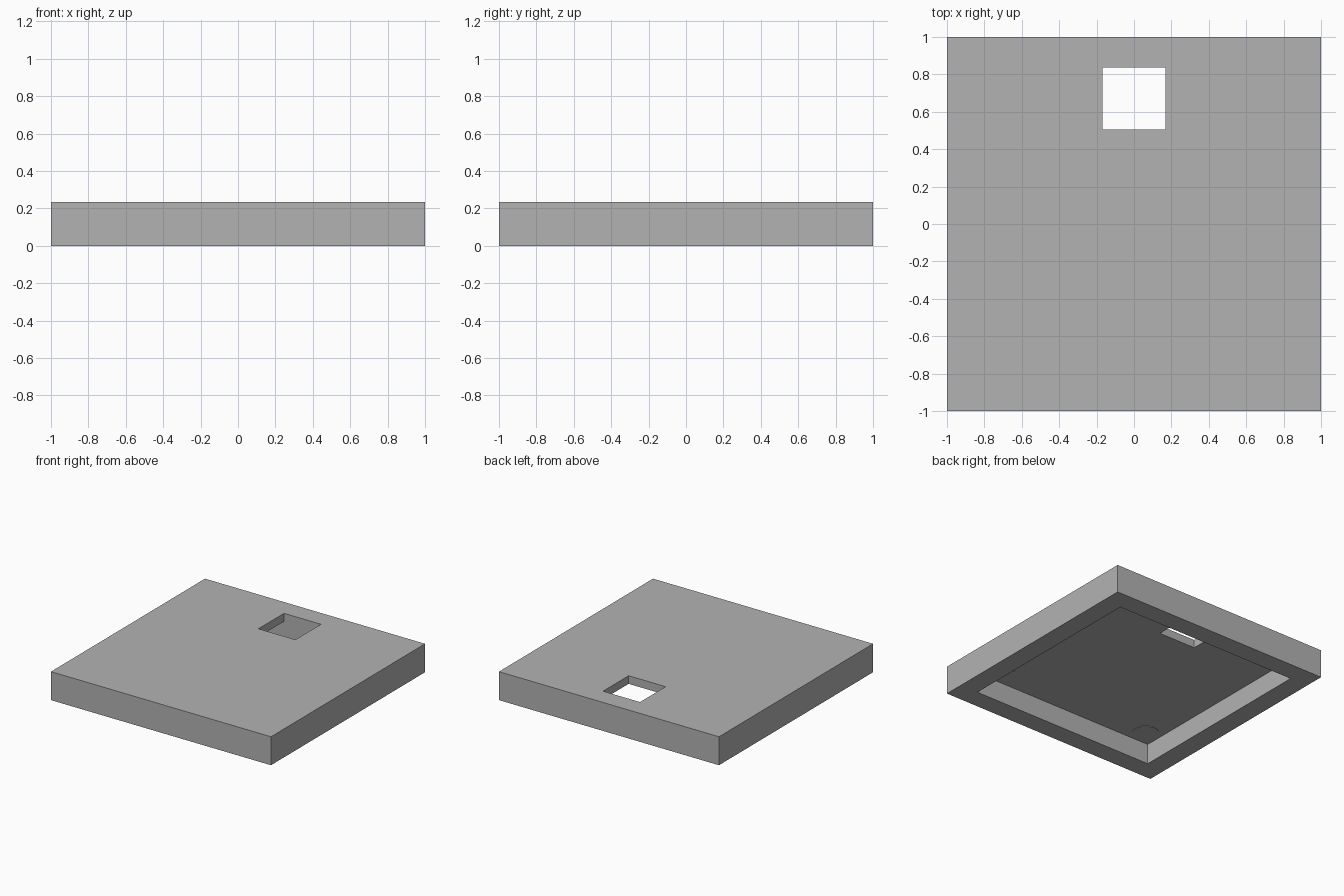
import bpy
import bmesh
from mathutils import Vector

if "Cube" in bpy.data.objects:
    bpy.data.objects.remove(bpy.data.objects["Cube"], do_unlink=True)

HEIGHT, CEILING = 0.234, 0.167
INNER = 0.837                      # half width of the hollow underside
SLOT_X, SLOT_Y = 0.168, 0.505      # window half width and front edge
PAD_POS, PAD_RADIUS, PAD_DEPTH = 0.71, 0.1, 0.004

grey = bpy.data.materials.new("plain grey")
grey.use_nodes = True
colour = (0.45, 0.45, 0.45, 1)
grey.diffuse_color = colour
grey.node_tree.nodes["Principled BSDF"].inputs["Base Color"].default_value = colour


def add_object(name, bm):
    mesh = bpy.data.meshes.new(name)
    bm.to_mesh(mesh)
    bm.free()
    mesh.materials.append(grey)
    obj = bpy.data.objects.new(name, mesh)
    bpy.context.collection.objects.link(obj)
    return obj


# Lid: square slab, hollow below, with a square window through the top
cuts = (
    (-1, -INNER, -SLOT_X, SLOT_X, INNER, 1),
    (-1, -INNER, SLOT_Y, INNER, 1),
    (0, CEILING, HEIGHT),
)


def solid(cell):
    if any(c < 0 or c >= len(cuts[a]) - 1 for a, c in enumerate(cell)):
        return False
    x, y, z = [(cuts[a][c] + cuts[a][c + 1]) / 2 for a, c in enumerate(cell)]
    if z < CEILING:
        return max(abs(x), abs(y)) > INNER
    return not (abs(x) < SLOT_X and SLOT_Y < y < INNER)


bm = bmesh.new()
counts = [len(c) - 1 for c in cuts]
cells = [(i, j, k) for i in range(counts[0])
         for j in range(counts[1]) for k in range(counts[2])]
for cell in filter(solid, cells):
    for axis in range(3):
        for side in (0, 1):
            beside = list(cell)
            beside[axis] += 2 * side - 1
            if solid(beside):
                continue
            u, v = (axis + 1) % 3, (axis + 2) % 3
            ring = []
            for du, dv in ((0, 0), (1, 0), (1, 1), (0, 1)):
                p = Vector()
                p[axis] = cuts[axis][cell[axis] + side]
                p[u] = cuts[u][cell[u] + du]
                p[v] = cuts[v][cell[v] + dv]
                ring.append(bm.verts.new(p))
            bm.faces.new(ring if side else ring[::-1])
bmesh.ops.remove_doubles(bm, verts=bm.verts, dist=0.0001)
add_object("lid", bm)

# Round pads set almost flush in the corners of the underside
for x_name, sx in (("left", 1), ("right", -1)):
    for y_name, sy in (("front", -1), ("back", 1)):
        bm = bmesh.new()
        bmesh.ops.create_cone(bm, cap_ends=True, segments=32, radius1=PAD_RADIUS,
                              radius2=PAD_RADIUS, depth=PAD_DEPTH)
        pad = add_object(f"{y_name}_{x_name}_pad", bm)
        pad.location = (sx * PAD_POS, sy * PAD_POS, CEILING - PAD_DEPTH / 2 + 0.001)
